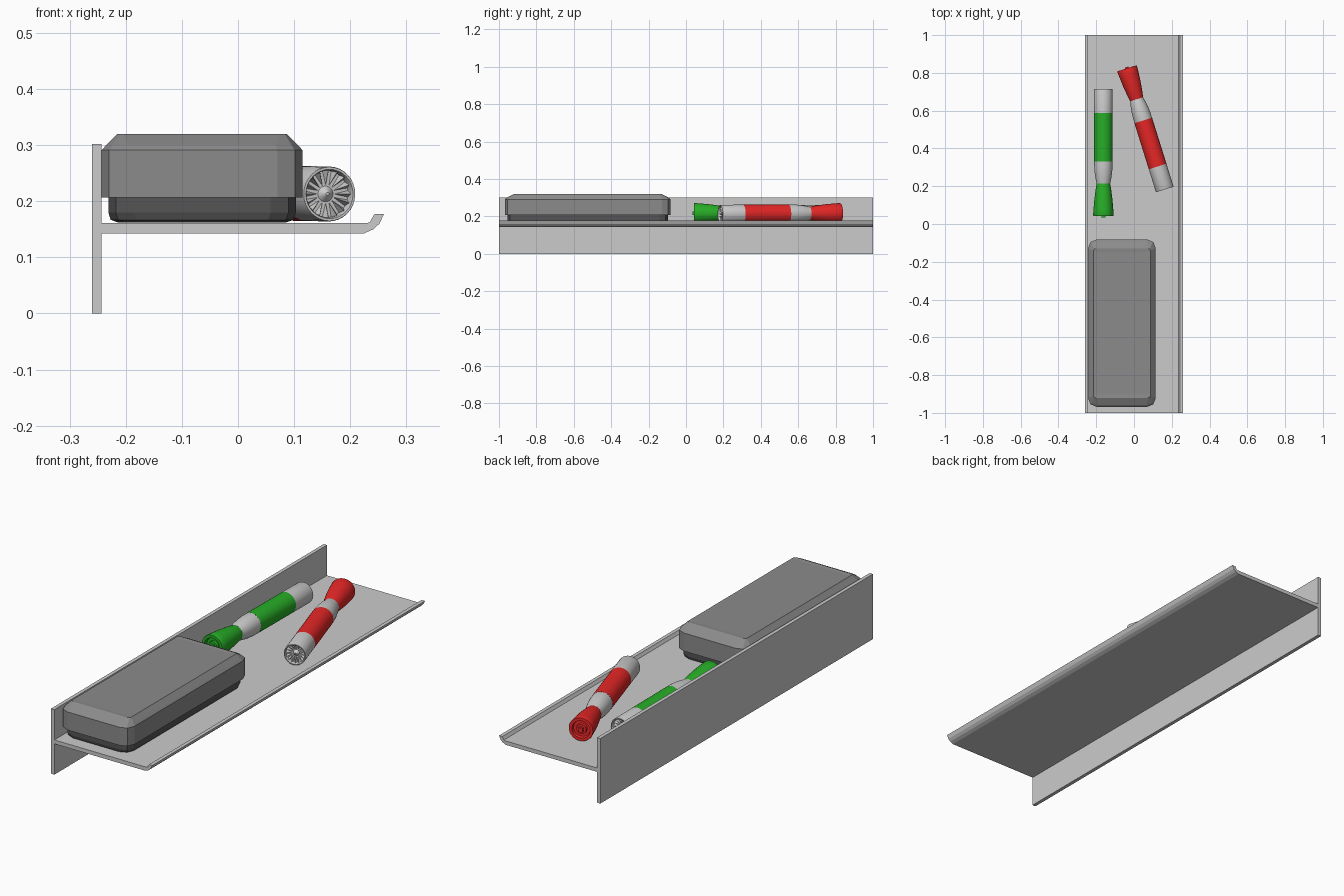
import bpy, bmesh, math
from mathutils import Vector, Matrix

if "Cube" in bpy.data.objects:
    bpy.data.objects.remove(bpy.data.objects["Cube"])


def material(name, rgb):
    m = bpy.data.materials.new(name)
    m.diffuse_color = (*rgb, 1)
    m.use_nodes = True
    m.node_tree.nodes["Principled BSDF"].inputs["Base Color"].default_value = m.diffuse_color
    return m


RED = material("red", (0.8, 0.02, 0.02))
GREEN = material("green", (0.02, 0.42, 0.02))
WHITE = material("white", (0.9, 0.9, 0.9))
DARK = material("dark_grey", (0.26, 0.26, 0.26))
BLACK = material("black", (0.09, 0.09, 0.09))


def finish(bm, name, mat=None, matrix=None, smooth=False):
    bmesh.ops.recalc_face_normals(bm, faces=bm.faces)
    me = bpy.data.meshes.new(name)
    bm.to_mesh(me)
    bm.free()
    ob = bpy.data.objects.new(name, me)
    bpy.context.collection.objects.link(ob)
    if mat:
        me.materials.append(mat)
    if matrix:
        ob.matrix_world = matrix
    if smooth:
        bpy.ops.object.select_all(action='DESELECT')
        ob.select_set(True)
        bpy.context.view_layer.objects.active = ob
        bpy.ops.object.shade_smooth_by_angle(angle=math.radians(30))
    return ob


def skin(rings, name, mat=None, matrix=None, smooth=False):
    """Join equal-length closed rings and cap both ends."""
    bm = bmesh.new()
    loops = [[bm.verts.new(p) for p in r] for r in rings]
    n = len(loops[0])
    for a, b in zip(loops, loops[1:]):
        for i in range(n):
            j = (i + 1) % n
            bm.faces.new((a[i], a[j], b[j], b[i]))
    bm.faces.new(loops[0][::-1])
    bm.faces.new(loops[-1])
    return finish(bm, name, mat, matrix, smooth)


# Shelf: back plate and a board with an upturned lip, extruded along y
def extrude_y(profile, name):
    return skin([[(x, y, z) for x, z in profile] for y in (-1, 1)], name)


extrude_y([(-0.26, 0), (-0.243, 0), (-0.243, 0.302), (-0.26, 0.302)], "back_plate")
extrude_y([(-0.243, 0.143), (0.225, 0.143), (0.241, 0.150), (0.252, 0.160),
           (0.26, 0.177), (0.243, 0.177), (0.235, 0.163), (0.230, 0.161),
           (-0.243, 0.161)], "shelf_board")


# Storage case: rounded-rectangle rings, two facets per corner
def case_ring(inx, iny, z, r=0.045):
    cx, cy = -0.064, -0.525
    hx, hy = 0.179 - inx, 0.443 - iny
    pts = []
    for q, (sx, sy) in enumerate([(1, 1), (-1, 1), (-1, -1), (1, -1)]):
        for k in range(3):
            a = math.pi / 2 * (q + k / 2)
            pts.append((cx + sx * (hx - r) + r * math.cos(a),
                        cy + sy * (hy - r) + r * math.sin(a), z))
    return pts


skin([case_ring(0.030, 0.030, 0.162), case_ring(0.016, 0.018, 0.167),
      case_ring(0.012, 0.014, 0.18), case_ring(0.012, 0.014, 0.21)], "case_tray", BLACK)
skin([case_ring(0, 0, 0.207), case_ring(0, 0, 0.291), case_ring(0.008, 0.010, 0.300, 0.04),
      case_ring(0.028, 0.048, 0.320, 0.012), case_ring(0.036, 0.066, 0.3185, 0.010)],
     "case_lid", DARK)


# Torches: lathed sections along local z, tail at 0 and head at the far end
SIDES = 32


def lathe(profile, name, mat, matrix):
    rings = [[(r * math.cos(t), r * math.sin(t), z)
              for t in (2 * math.pi * i / SIDES for i in range(SIDES))]
             for r, z in profile]
    return skin(rings, name, mat, matrix, True)


def torch(prefix, tail, head, mat):
    tail, head = Vector(tail), Vector(head)
    d = head - tail
    L = d.length
    m = Matrix.Translation(tail) @ d.to_track_quat('Z', 'Y').to_matrix().to_4x4()
    # lens end with recess and central cone
    lathe([(0.003, 0.012), (0.014, 0.024), (0.042, 0.024), (0.042, 0.004), (0.044, 0),
           (0.048, 0), (0.049, 0.003), (0.049, 0.19 * L)], prefix + "_lens_end", WHITE, m)
    # spikes pointing inward around the lens
    bm = bmesh.new()
    for i in range(16):
        rot = Matrix.Rotation(2 * math.pi * i / 16, 3, 'Z')
        pts = [(0.042, -0.006, 0.024), (0.042, 0.006, 0.024),
               (0.042, 0, 0.006), (0.016, 0, 0.023)]
        v = [bm.verts.new(rot @ Vector(p)) for p in pts]
        for f in ((0, 1, 2), (0, 3, 1), (1, 3, 2), (0, 2, 3)):
            bm.faces.new([v[k] for k in f])
    finish(bm, prefix + "_lens_spikes", WHITE, m)
    # coloured grip, white neck
    lathe([(0.049, 0.19 * L), (0.049, 0.57 * L)], prefix + "_grip", mat, m)
    lathe([(0.0485, 0.57 * L), (0.0485, 0.61 * L), (0.046, 0.66 * L), (0.042, 0.70 * L),
           (0.036, 0.745 * L)], prefix + "_neck", WHITE, m)
    # flared handle with a recessed end and a button
    lathe([(0.035, 0.74 * L), (0.041, 0.79 * L), (0.048, 0.87 * L), (0.052, 0.94 * L),
           (0.0545, L - 0.004), (0.053, L), (0.040, L), (0.037, L - 0.014),
           (0.024, L - 0.014), (0.022, L - 0.004)], prefix + "_handle", mat, m)
    bm = bmesh.new()
    bmesh.ops.create_cube(bm, size=1, matrix=Matrix.Translation((0, 0, L - 0.002))
                          @ Matrix.Diagonal((0.02, 0.02, 0.018, 1)))
    finish(bm, prefix + "_button", mat, m)


torch("red_torch", (0.163, 0.183, 0.213), (-0.037, 0.824, 0.217), RED)
torch("green_torch", (-0.162, 0.715, 0.212), (-0.162, 0.042, 0.217), GREEN)
